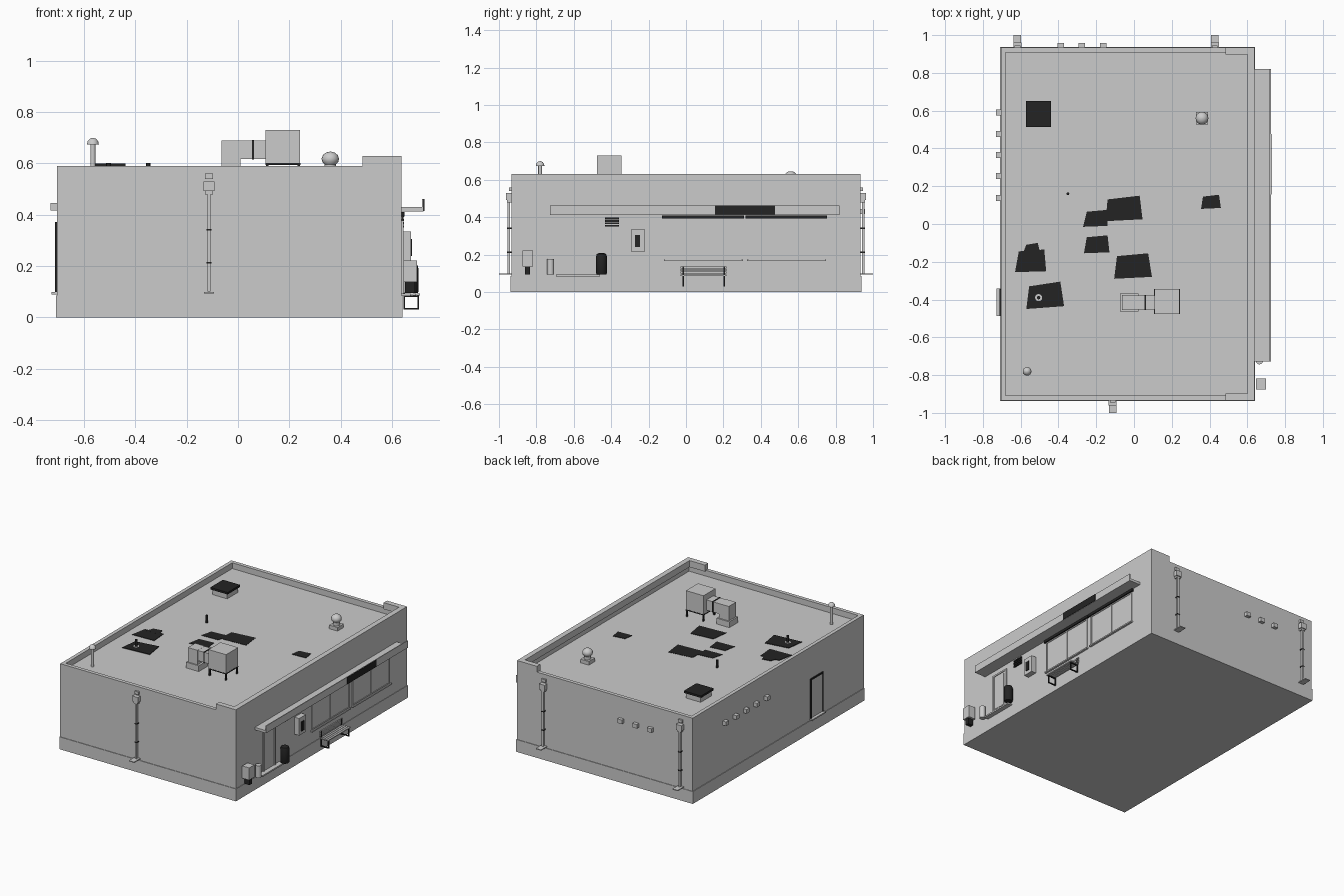
import bpy, bmesh, math
from mathutils import Vector


def material(name, rgb):
    m = bpy.data.materials.new(name)
    m.diffuse_color = (*rgb, 1)
    return m


GREY = material("pale grey", (0.6, 0.6, 0.6))
DARK = material("near black", (0.017, 0.017, 0.017))


def finish(name, bm, mat):
    bmesh.ops.recalc_face_normals(bm, faces=bm.faces[:])
    me = bpy.data.meshes.new(name)
    bm.to_mesh(me)
    bm.free()
    me.materials.append(mat)
    ob = bpy.data.objects.new(name, me)
    bpy.context.collection.objects.link(ob)
    return ob


def add_box(bm, x0, x1, y0, y1, z0, z1):
    vs = bmesh.ops.create_cube(bm, size=1)["verts"]
    for v in vs:
        v.co = Vector(((x0 + x1) / 2 + v.co.x * (x1 - x0),
                       (y0 + y1) / 2 + v.co.y * (y1 - y0),
                       (z0 + z1) / 2 + v.co.z * (z1 - z0)))


def boxes(name, mat, *dims):
    bm = bmesh.new()
    for d in dims:
        add_box(bm, *d)
    return finish(name, bm, mat)


def lathe(name, mat, x, y, profile, n=16):
    """Revolve (radius, z) points about a vertical axis."""
    bm = bmesh.new()
    rings = [[bm.verts.new((x + r * math.cos(2 * math.pi * i / n),
                            y + r * math.sin(2 * math.pi * i / n), z)) for i in range(n)]
             for r, z in profile]
    for a, b in zip(rings, rings[1:]):
        for i in range(n):
            bm.faces.new((a[i], a[(i + 1) % n], b[(i + 1) % n], b[i]))
    bm.faces.new(rings[0])
    bm.faces.new(rings[-1])
    ob = finish(name, bm, mat)
    bpy.context.view_layer.objects.active = ob
    ob.select_set(True)
    bpy.ops.object.shade_smooth_by_angle(angle=math.radians(40))
    ob.select_set(False)
    return ob


ROOF, W = 0.55, 0.638   # roof deck height, shopfront wall plane

# Building shell: box with the top inset and sunk to form the parapet
bm = bmesh.new()
add_box(bm, -0.705, W, -0.934, 0.934, 0.0, 0.59)
bm.faces.ensure_lookup_table()
top = max(bm.faces, key=lambda f: f.calc_center_median().z)
bmesh.ops.inset_region(bm, faces=[top], thickness=0.036)
deck = bmesh.ops.extrude_discrete_faces(bm, faces=[top])["faces"][0]
for v in deck.verts:
    v.co.z = ROOF
finish("building_shell", bm, GREY)
boxes("plinth", GREY, (-0.709, 0.641, -0.938, 0.938, 0, 0.085))
boxes("raised_parapet", GREY, (0.602, W, -0.934, 0.934, 0.585, 0.63),
      (0.485, 0.602, -0.934, -0.898, 0.585, 0.63), (0.485, 0.602, 0.898, 0.934, 0.585, 0.63))

# Dark roof patches: flat plates from corner points
patches = [
    [(-.14, .13), (.03, .15), (.045, .025), (-.15, .015)],
    [(-.25, .065), (-.14, .075), (-.14, -.01), (-.27, -.015)],
    [(-.25, -.07), (-.14, -.06), (-.13, -.15), (-.265, -.155)],
    [(-.09, -.17), (.075, -.155), (.095, -.28), (-.105, -.29)],
    [(.365, .145), (.45, .155), (.46, .085), (.355, .08)],
    [(-.61, -.145), (-.475, -.135), (-.465, -.25), (-.63, -.255)],
    [(-.57, -.11), (-.51, -.1), (-.495, -.16), (-.59, -.16)],
    [(-.555, -.33), (-.39, -.305), (-.37, -.435), (-.57, -.45)],
]
for i, pts in enumerate(patches):
    bm = bmesh.new()
    h = ROOF + 0.002 + 0.0003 * i
    f = bm.faces.new([bm.verts.new((x, y, h)) for x, y in pts])
    ext = bmesh.ops.extrude_face_region(bm, geom=[f])["geom"]
    for g in ext:
        if isinstance(g, bmesh.types.BMVert):
            g.co.z = ROOF - 0.002
    finish(f"roof_patch_{i + 1}", bm, DARK)

# Roof hatch
boxes("hatch_curb", GREY, (-0.562, -0.448, 0.522, 0.642, ROOF, 0.588))
boxes("hatch_lid", DARK, (-0.571, -0.439, 0.513, 0.651, 0.586, 0.6))

# Roof pipes and vents
lathe("roof_pipe", DARK, -0.35, 0.16, [(.008, ROOF), (.008, .602)], 10)
lathe("patch_pipe_collar", GREY, -0.505, -0.39, [(.019, ROOF), (.019, .557)], 14)
lathe("patch_pipe", DARK, -0.505, -0.39, [(.009, ROOF), (.009, .602)], 10)
lathe("mushroom_vent", GREY, -0.566, -0.78,
      [(.01, ROOF), (.01, .675), (.023, .675), (.021, .686), (.013, .696), (.003, .7)])
boxes("turbine_base", GREY, (0.328, 0.392, 0.527, 0.593, ROOF, 0.575))
lathe("turbine_neck", GREY, 0.36, 0.56, [(.022, .575), (.022, .598)])
lathe("turbine_head", GREY, 0.36, 0.56,
      [(.02, .594), (.031, .606), (.034, .619), (.029, .633), (.016, .643), (.003, .646)])

# Rooftop cooling unit on legs, with elbow duct
boxes("cooling_unit", GREY, (0.108, 0.242, -0.476, -0.345, 0.6, 0.73))
boxes("cooling_unit_frame", DARK, (0.107, 0.243, -0.477, -0.344, 0.594, 0.601))
boxes("cooling_unit_legs", DARK, *[(x, x + .009, y, y + .009, ROOF, .596)
                                   for x in (.109, .232) for y in (-.475, -.355)])
boxes("duct_riser", GREY, (-0.064, 0.01, -0.455, -0.376, ROOF, 0.69),
      (-0.074, 0.024, -0.463, -0.367, ROOF, 0.59))
boxes("duct_run", GREY, (0.008, 0.11, -0.453, -0.378, 0.618, 0.689))
boxes("duct_band", DARK, (0.055, 0.063, -0.456, -0.375, 0.615, 0.692))


# Downspouts on front (s=-1) and back (s=1) walls
def downspout(i, x, s):
    def d(w, a, b, z0, z1):
        y = sorted((s * (0.934 + a), s * (0.934 + b)))
        return (x - w / 2, x + w / 2, *y, z0, z1)
    boxes(f"downspout_{i}", GREY, d(.03, -.005, .012, .54, .56), d(.042, -.002, .028, .492, .53),
          d(.03, 0, .022, .48, .492), d(.013, .008, .021, .1, .48), d(.04, 0, .066, .093, .099))
    boxes(f"downspout_{i}_brackets", DARK, d(.019, 0, .023, .338, .344), d(.019, 0, .023, .21, .216))


for i, (x, s) in enumerate([(-.113, -1), (-.617, 1), (.428, 1)]):
    downspout(i + 1, x, s)

# Small wall vents on the side and back
boxes("side_wall_vents", GREY, *[(-.731, -.7, y - .016, y + .016, .417, .445)
                                 for y in (.59, .477, .365, .253, .138)])
boxes("back_wall_vents", GREY, *[(x - .017, x + .017, .93, .957, .417, .445)
                                 for x in (-.388, -.277, -.162)])

# Side door with dark frame
boxes("side_door_panel", GREY, (-.709, -.7, -.475, -.355, .1, .362))
boxes("side_door_frame", DARK, (-.713, -.7, -.485, -.475, .098, .372),
      (-.713, -.7, -.355, -.345, .098, .372), (-.713, -.7, -.475, -.355, .362, .372))
boxes("side_door_step", GREY, (-.727, -.7, -.488, -.342, .09, .099))

# Canopy over the shopfront: slab with upright lip and blank dark sign
boxes("canopy", GREY, (W - .005, .724, -.727, .82, .412, .43), (.718, .724, -.727, .82, .43, .462))
boxes("sign_board", DARK, (.721, .727, .155, .476, .414, .462))

# Two shop windows, each with frame, mullion and sill
for i, (y0, y1) in enumerate([(-.107, .294), (.337, .738)]):
    m = (y0 + y1) / 2
    boxes(f"window_{i + 1}_glass", GREY, (W - .005, W + .002, y0, y1, .175, .39))
    boxes(f"window_{i + 1}_frame", GREY,
          *[(W - .005, W + .006, y - .004, y + .004, .175, .39) for y in (y0, m, y1)],
          (W - .005, W + .006, y0, y1, .175, .182), (W - .005, W + .006, y0, y1, .383, .39))
    boxes(f"window_{i + 1}_shutter_box", DARK, (W - .005, W + .012, y0 - .02, y1 + .017, .393, .41))
    boxes(f"window_{i + 1}_sill", GREY, (W - .005, W + .014, y0 - .01, y1 + .01, .166, .175))

# Shop door
boxes("shop_door_frame", GREY, (W - .005, W + .008, -.643, -.632, .093, .377),
      (W - .005, W + .008, -.521, -.51, .093, .377), (W - .005, W + .008, -.632, -.521, .366, .377))
boxes("shop_door_panel", GREY, (W - .005, W + .003, -.632, -.521, .093, .366))
boxes("shop_door_glass", GREY, (W - .005, W + .005, -.617, -.536, .125, .356))
boxes("shop_door_step", GREY, (W - .005, W + .035, -.695, -.46, .083, .093))

# Louvre, wall telephone box
boxes("louvre", DARK, *[(W - .005, W + .01, -.433, -.358, z, z + .009) for z in (.35, .363, .376, .389)])
boxes("louvre_back", GREY, (W - .005, W + .003, -.433, -.358, .35, .398))
boxes("phone_box", GREY, (W - .005, .674, -.294, -.22, .217, .335))
boxes("phone", DARK, (.67, .679, -.273, -.245, .24, .305))

# Street items along the shopfront
lathe("litter_bin", DARK, .675, -.452,
      [(.026, .095), (.029, .1), (.029, .19), (.025, .203), (.012, .21)], 16)
lathe("ash_bin", GREY, .664, -.724, [(.019, .095), (.019, .178)], 14)
boxes("paper_box", GREY, (.645, .698, -.875, -.818, .137, .222))
boxes("paper_box_stand", DARK, (.652, .69, -.86, -.833, .095, .138))

# Bench: slats on looped dark legs
boxes("bench_slats", GREY, *[(x, x + .013, -.03, .216, .086, .093) for x in (.647, .664, .681, .697)],
      *[(.643, .649, -.03, .216, z, z + .01) for z in (.1, .113, .126)])
boxes("bench_legs", DARK, *[d for y in (-.02, .2) for d in (
    (.645, .651, y, y + .008, .03, .136), (.7, .706, y, y + .008, .03, .087),
    (.651, .7, y, y + .008, .03, .036), (.651, .7, y, y + .008, .08, .086))])
